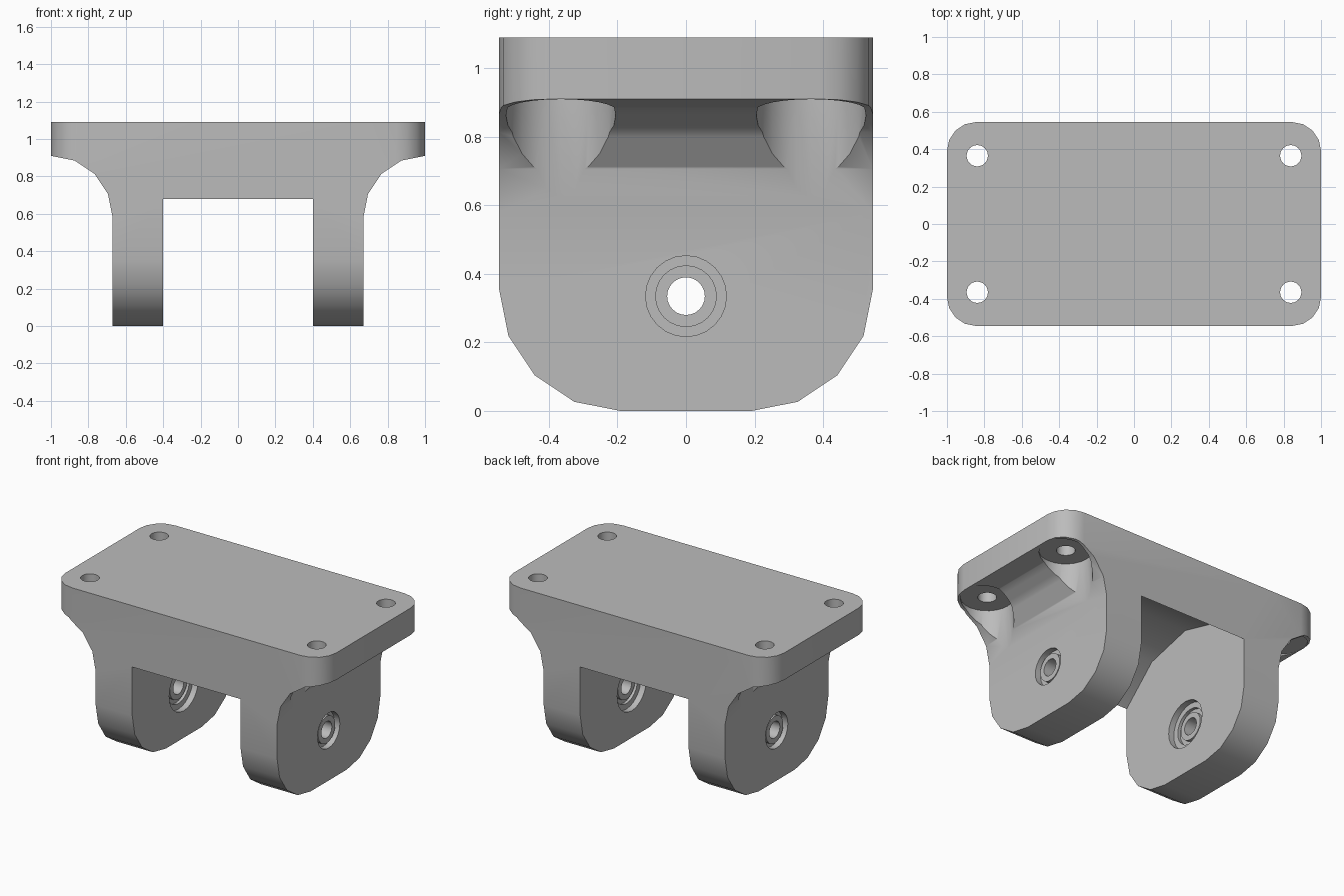
import bpy
import bmesh
from math import sin, cos, radians, atan2, hypot, pi

if "Cube" in bpy.data.objects:
    bpy.data.objects.remove(bpy.data.objects["Cube"])

W, D, TOP = 1.0, 0.545, 1.09     # half width, half depth, height
PLATE = 0.91                     # underside of the plate
LEG_IN, LEG_OUT = 0.40, 0.67
AXLE = 0.335

grey = bpy.data.materials.new("light grey")
grey.use_nodes = True
grey.diffuse_color = (0.5, 0.5, 0.5, 1)
grey.node_tree.nodes["Principled BSDF"].inputs["Base Color"].default_value = (0.5, 0.5, 0.5, 1)


def arc(cx, cy, r, start, end, steps=4):
    angles = [radians(start + (end - start) * i / steps) for i in range(steps + 1)]
    return [(cx + r * cos(a), cy + r * sin(a)) for a in angles]


def mirrored(half):
    return half + [(-x, y) for x, y in reversed(half)]


def finish(name, bm):
    bmesh.ops.recalc_face_normals(bm, faces=bm.faces)
    mesh = bpy.data.meshes.new(name)
    bm.to_mesh(mesh)
    bm.free()
    mesh.materials.append(grey)
    obj = bpy.data.objects.new(name, mesh)
    bpy.context.collection.objects.link(obj)
    return obj


def prism(name, outline, axis, lo, hi):
    place = {"x": lambda a, b, t: (t, a, b),
             "y": lambda a, b, t: (a, t, b),
             "z": lambda a, b, t: (a, b, t)}[axis]
    bm = bmesh.new()
    rings = [[bm.verts.new(place(a, b, t)) for a, b in outline] for t in (lo, hi)]
    for ring in rings:
        bm.faces.new(ring)
    n = len(outline)
    for i in range(n):
        j = (i + 1) % n
        bm.faces.new((rings[0][i], rings[0][j], rings[1][j], rings[1][i]))
    return finish(name, bm)


def circle(cx, cy, r, n=24):
    return arc(cx, cy, r, 0, 360, n)[:-1]


def activate(obj):
    bpy.ops.object.select_all(action="DESELECT")
    obj.select_set(True)
    bpy.context.view_layer.objects.active = obj


def boolean(obj, cutter, operation="DIFFERENCE"):
    mod = obj.modifiers.new("cut", "BOOLEAN")
    mod.operation, mod.solver, mod.object = operation, "EXACT", cutter
    activate(obj)
    bpy.ops.object.modifier_apply(modifier=mod.name)
    bpy.data.objects.remove(cutter)


def smooth(obj):
    activate(obj)
    bpy.ops.object.shade_smooth_by_angle(angle=radians(30))


# Bracket: front silhouette with concave fillets under the plate
r = W - LEG_OUT
half = [(LEG_OUT, -0.2)] + arc(W, PLATE - r, r, 180, 90) + [(W + 0.1, PLATE), (W + 0.1, TOP)]
bracket = prism("bracket", mirrored(half), "y", -0.7, 0.7)

# Side silhouette with rounded leg bottoms
half = arc(D - 0.355, 0.36, 0.355, -90, 0)
half = [(y, z + 0.36 - 0.355 if z > 9 else z - 0.005) for y, z in half] + [(D, 1.3)]
half = [(y, max(z, 0)) for y, z in half]
boolean(bracket, prism("side_trim", mirrored(half), "x", -1.5, 1.5), "INTERSECT")

# Plate corners
half = arc(W - 0.155, D - 0.155, 0.155, 0, 90)
half = [(x, -y) for x, y in reversed(half)] + half
boolean(bracket, prism("corner_trim", mirrored(half), "z", -0.3, 1.3), "INTERSECT")

# Slot between the legs, with a rounded ceiling around the axle
edge_z = 0.68
spread = atan2(D, edge_z - AXLE) * 180 / pi
ceiling = arc(0, AXLE, hypot(D, edge_z - AXLE), 90 - spread, 90 + spread)
slot = [(-0.8, edge_z), (-0.8, -0.3), (0.8, -0.3), (0.8, edge_z)] + ceiling
boolean(bracket, prism("slot", slot, "x", -LEG_IN, LEG_IN))

# Screw holes and spot faces cut into the fillets
for sx in (-1, 1):
    for sy in (-1, 1):
        x, y = sx * 0.838, sy * 0.365
        boolean(bracket, prism("spot_face", circle(x, y, 0.16), "z", 0.3, PLATE))
        boolean(bracket, prism("screw_hole", circle(x, y, 0.057), "z", 0.5, 1.4))

# Bearing seats open to the slot, with a smaller opening outside
boolean(bracket, prism("opening", circle(0, AXLE, 0.118), "x", -1.2, 1.2))
boolean(bracket, prism("seat", circle(0, AXLE, 0.155), "x", -0.645, 0.645))
smooth(bracket)


# Bearings: a lathed ring with a groove on each face
def bearing(name, side):
    section = [(0.44, 0.155), (0.44, 0.118), (0.46, 0.118), (0.46, 0.09), (0.44, 0.09),
               (0.44, 0.055), (0.655, 0.055), (0.655, 0.09), (0.63, 0.09),
               (0.63, 0.118), (0.645, 0.118), (0.645, 0.155)]
    steps = 24
    bm = bmesh.new()
    rings = []
    for k in range(steps):
        a = 2 * pi * k / steps
        rings.append([bm.verts.new((side * x, q * cos(a), AXLE + q * sin(a))) for x, q in section])
    for k in range(steps):
        one, two = rings[k], rings[(k + 1) % steps]
        for i in range(len(section)):
            j = (i + 1) % len(section)
            bm.faces.new((one[i], one[j], two[j], two[i]))
    smooth(finish(name, bm))


bearing("left_bearing", 1)
bearing("right_bearing", -1)
